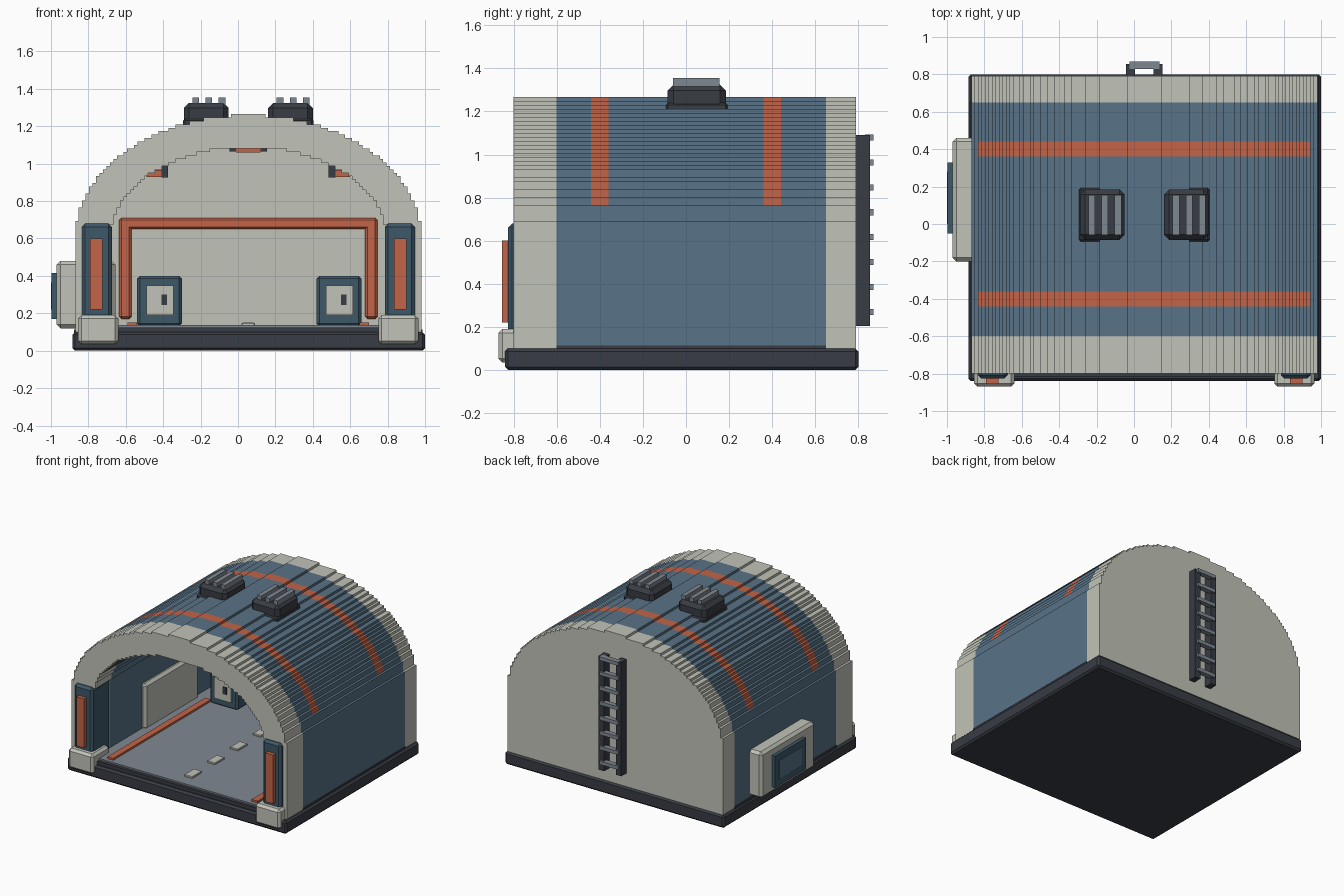
import bpy, bmesh, math
from mathutils import Vector

cube = bpy.data.objects.get("Cube")
if cube:
    bpy.data.objects.remove(cube, do_unlink=True)


def material(name, rgb):
    lin = [((c / 255 + 0.055) / 1.055) ** 2.4 for c in rgb] + [1]
    m = bpy.data.materials.new(name)
    m.use_nodes = True
    m.diffuse_color = lin
    bsdf = m.node_tree.nodes["Principled BSDF"]
    bsdf.inputs["Base Color"].default_value = lin
    bsdf.inputs["Roughness"].default_value = 0.8
    return m


CREAM = material("cream", (193, 196, 184))
BLUE = material("hull blue", (88, 114, 134))
TEAL = material("dark teal", (62, 88, 104))
ORANGE = material("rust orange", (194, 100, 72))
DARK = material("charcoal", (56, 60, 68))
GREY = material("steel grey", (127, 136, 145))

CX = 0.055      # centre line of the hangar
CELL = 0.0185   # step size of the terraced arches


def finish(bm, name, mats):
    bmesh.ops.recalc_face_normals(bm, faces=bm.faces)
    me = bpy.data.meshes.new(name)
    bm.to_mesh(me)
    bm.free()
    for m in mats:
        me.materials.append(m)
    ob = bpy.data.objects.new(name, me)
    bpy.context.collection.objects.link(ob)
    return ob


def box(name, x, y, z, mat, bevel=0.0):
    """Box from (min, max) ranges, with optional chamfered edges."""
    bm = bmesh.new()
    bmesh.ops.create_cube(bm, size=1)
    for v in bm.verts:
        v.co = Vector([(r[0] + r[1]) / 2 + c * (r[1] - r[0])
                       for r, c in zip((x, y, z), v.co)])
    if bevel:
        bmesh.ops.bevel(bm, geom=bm.edges[:], offset=bevel, segments=1,
                        affect='EDGES')
    return finish(bm, name, [mat])


def mirrored(x):
    return (2 * CX - x[1], 2 * CX - x[0])


def pair(name, x, y, z, mat, bevel=0.0):
    """Box given on the right (-x) half, repeated on the left half."""
    box("right_" + name, x, y, z, mat, bevel)
    box("left_" + name, mirrored(x), y, z, mat, bevel)


def terraced_arch(columns, rise, spring=0.60, foot=0.10):
    """Stepped half-ellipse from the -x foot to the +x foot, as (x, z)."""
    a = columns * CELL
    half = []
    last = None
    for k in range(columns):
        t = (k + 0.5) * CELL / a
        top = spring + round(rise * math.sqrt(1 - t * t) / CELL) * CELL
        if last is not None and top != last:
            half += [(k * CELL, last), (k * CELL, top)]
        last = top
    half += [(a, last), (a, foot)]
    return ([(CX - x, z) for x, z in reversed(half)]
            + [(CX + x, z) for x, z in half])


def extrude(name, profile, ys, mats, rule):
    """Closed (x, z) profile swept along y; rule(centre, i) picks the colour."""
    bm = bmesh.new()
    rings = [[bm.verts.new((x, y, z)) for x, z in profile] for y in ys]
    n = len(profile)
    for r0, r1 in zip(rings, rings[1:]):
        for i in range(n):
            j = (i + 1) % n
            f = bm.faces.new((r0[i], r0[j], r1[j], r1[i]))
            f.material_index = rule(f.calc_center_median(), i)
    bm.faces.new(rings[0])
    bm.faces.new(rings[-1][::-1])
    return finish(bm, name, mats)


# Hull: terraced shell with cream ends, blue middle and orange roof bands
outer = terraced_arch(50, 0.66)
inner = terraced_arch(40, 0.49)


def hull_rule(c, i):
    if not -0.60 < c.y < 0.65:
        return 0
    if i < len(outer) - 1 and 0.36 < abs(c.y) < 0.44 and c.z > 0.77:
        return 2
    return 1


extrude("hull_shell", outer + inner[::-1],
        [-0.80, -0.60, -0.44, -0.36, 0.36, 0.44, 0.65, 0.79],
        [CREAM, BLUE, ORANGE], hull_rule)
extrude("back_wall", inner, [0.66, 0.79], [CREAM], lambda c, i: 0)

# Foundation and floor
box("foundation", (-0.885, 1.0), (-0.84, 0.80), (0, 0.10), DARK, 0.014)
box("foundation_lip", (-0.876, 0.986), (-0.60, 0.65), (0.09, 0.113), DARK)
box("floor_edge", (-0.68, 0.79), (-0.815, 0.66), (0.09, 0.125), DARK)
box("floor", (-0.68, 0.79), (-0.79, 0.66), (0.11, 0.137), GREY)
for i in range(5):
    y = -0.63 + 0.28 * i
    box(f"floor_dash_{i + 1}", (0.02, 0.09), (y - 0.06, y + 0.06),
        (0.13, 0.15), CREAM, 0.004)
pair("floor_guide", (-0.59, -0.54), (-0.76, 0.44), (0.13, 0.152), ORANGE)

# Door posts with lamps and foot blocks
pair("door_post", (-0.835, -0.675), (-0.825, -0.60), (0.12, 0.68), TEAL, 0.018)
pair("door_lamp", (-0.79, -0.725), (-0.855, -0.81), (0.22, 0.60), ORANGE)
pair("foot_block", (-0.855, -0.64), (-0.87, -0.66), (0.035, 0.19), CREAM, 0.018)

# Frame on the inside of the back wall
pair("wall_frame_post", (-0.635, -0.57), (0.62, 0.67), (0.17, 0.71), ORANGE, 0.012)
box("wall_frame_top", (-0.635, 0.745), (0.62, 0.67), (0.65, 0.71), ORANGE, 0.012)

# Equipment cabinets
for side, x in (("right", -0.54), ("left", 0.42)):
    box(side + "_cabinet", (x, x + 0.24), (0.42, 0.62), (0.13, 0.40), TEAL, 0.015)
    box(side + "_cabinet_panel", (x + 0.05, x + 0.195), (0.405, 0.43),
        (0.19, 0.35), CREAM)
    box(side + "_cabinet_slot", (x + 0.13, x + 0.16), (0.398, 0.41),
        (0.245, 0.30), DARK)

# Ceiling lights
box("ceiling_light_mount", (-0.045, 0.155), (-0.50, 0.50), (1.065, 1.10), DARK)
box("ceiling_light", (-0.01, 0.12), (-0.505, 0.505), (1.060, 1.09), ORANGE)
pair("side_light_mount", (-0.41, -0.375), (-0.50, 0.50), (0.925, 1.0), DARK)
pair("side_light", (-0.49, -0.41), (-0.50, 0.50), (0.93, 0.965), ORANGE)

# Roof vents with slats
for side, x in (("right", -0.29), ("left", 0.16)):
    box(side + "_vent_base", (x - 0.004, x + 0.244), (-0.093, 0.193),
        (1.17, 1.24), DARK, 0.01)
    box(side + "_vent", (x, x + 0.24), (-0.085, 0.185), (1.18, 1.325), DARK, 0.028)
    for i in range(3):
        sx = x + 0.047 + 0.07 * i
        box(f"{side}_vent_slat_{i + 1}", (sx, sx + 0.035), (-0.06, 0.155),
            (1.31, 1.355), GREY)

# Window bay through the right wall
box("window_bay", (-0.97, -0.655), (-0.20, 0.46), (0.12, 0.48), CREAM, 0.02)
box("window_frame", (-0.997, -0.95), (-0.05, 0.33), (0.17, 0.415), TEAL)
box("window_pane", (-1.0, -0.99), (0.0, 0.28), (0.22, 0.365), BLUE, 0.002)

# Ladder on the back wall
pair("ladder_rail", (-0.042, 0.005), (0.78, 0.855), (0.205, 1.09), DARK)
for i in range(8):
    z = 0.27 + 0.1155 * i
    box(f"ladder_rung_{i + 1}", (-0.025, 0.135), (0.83, 0.87),
        (z - 0.014, z + 0.014), GREY)
